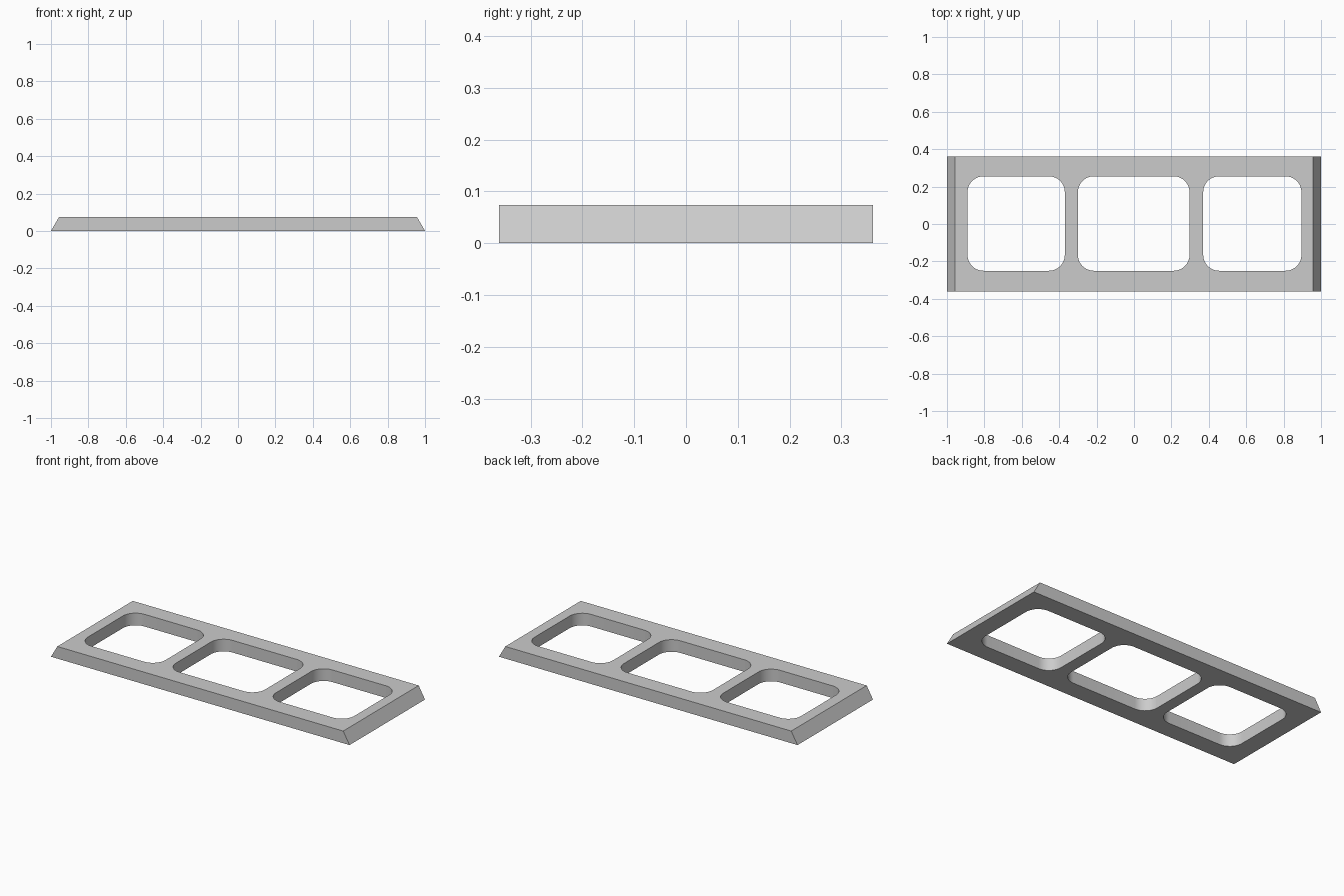
import bpy
import bmesh
from math import cos, sin, pi

HALF_LENGTH, HALF_DEPTH, HEIGHT = 1.0, 0.361, 0.0735
END_SLOPE = 0.0425
CORNER_RADIUS, CORNER_STEPS = 0.085, 12

if "Cube" in bpy.data.objects:
    bpy.data.objects.remove(bpy.data.objects["Cube"], do_unlink=True)

grey = bpy.data.materials.new("light grey")
grey.use_nodes = True
grey.diffuse_color = (0.6, 0.6, 0.6, 1)
grey.node_tree.nodes["Principled BSDF"].inputs["Base Color"].default_value = (0.6, 0.6, 0.6, 1)


def prism(name, outline, offset):
    """Closed solid made by sweeping an outline along an offset."""
    bm = bmesh.new()
    base = bm.faces.new([bm.verts.new(p) for p in outline])
    swept = bmesh.ops.extrude_face_region(bm, geom=[base])["geom"]
    bmesh.ops.translate(bm, vec=offset,
                        verts=[v for v in swept if isinstance(v, bmesh.types.BMVert)])
    bmesh.ops.recalc_face_normals(bm, faces=bm.faces)
    mesh = bpy.data.meshes.new(name)
    bm.to_mesh(mesh)
    bm.free()
    mesh.materials.append(grey)
    obj = bpy.data.objects.new(name, mesh)
    bpy.context.collection.objects.link(obj)
    return obj


def rounded_rectangle(x0, x1, y0, y1, r, z):
    """Outline points of a rectangle with rounded corners."""
    centres = [(x1 - r, y1 - r), (x0 + r, y1 - r), (x0 + r, y0 + r), (x1 - r, y0 + r)]
    points = []
    for quarter, (cx, cy) in enumerate(centres):
        for step in range(CORNER_STEPS + 1):
            a = (quarter + step / CORNER_STEPS) * pi / 2
            points.append((cx + r * cos(a), cy + r * sin(a), z))
    return points


# Plate with sloping ends
top = HALF_LENGTH - END_SLOPE
profile = [(-HALF_LENGTH, 0), (HALF_LENGTH, 0), (top, HEIGHT), (-top, HEIGHT)]
frame = prism("three_window_frame", [(x, -HALF_DEPTH, z) for x, z in profile],
              (0, 2 * HALF_DEPTH, 0))

# Three rounded openings
cutters = []
for label, x0, x1 in (("right", -0.89, -0.37), ("middle", -0.3, 0.297), ("left", 0.37, 0.895)):
    outline = rounded_rectangle(x0, x1, -0.25, 0.255, CORNER_RADIUS, -HEIGHT)
    cutter = prism(label + "_opening_cutter", outline, (0, 0, 3 * HEIGHT))
    cutter.hide_render = True
    cut = frame.modifiers.new(label + " opening", "BOOLEAN")
    cut.operation, cut.solver, cut.object = "DIFFERENCE", "EXACT", cutter
    cutters.append(cutter)

# Apply the cuts and drop the cutters
bpy.context.view_layer.objects.active = frame
frame.select_set(True)
for modifier in list(frame.modifiers):
    bpy.ops.object.modifier_apply(modifier=modifier.name)
for cutter in cutters:
    bpy.data.objects.remove(cutter, do_unlink=True)

bpy.ops.object.shade_smooth_by_angle(angle=pi / 6)
